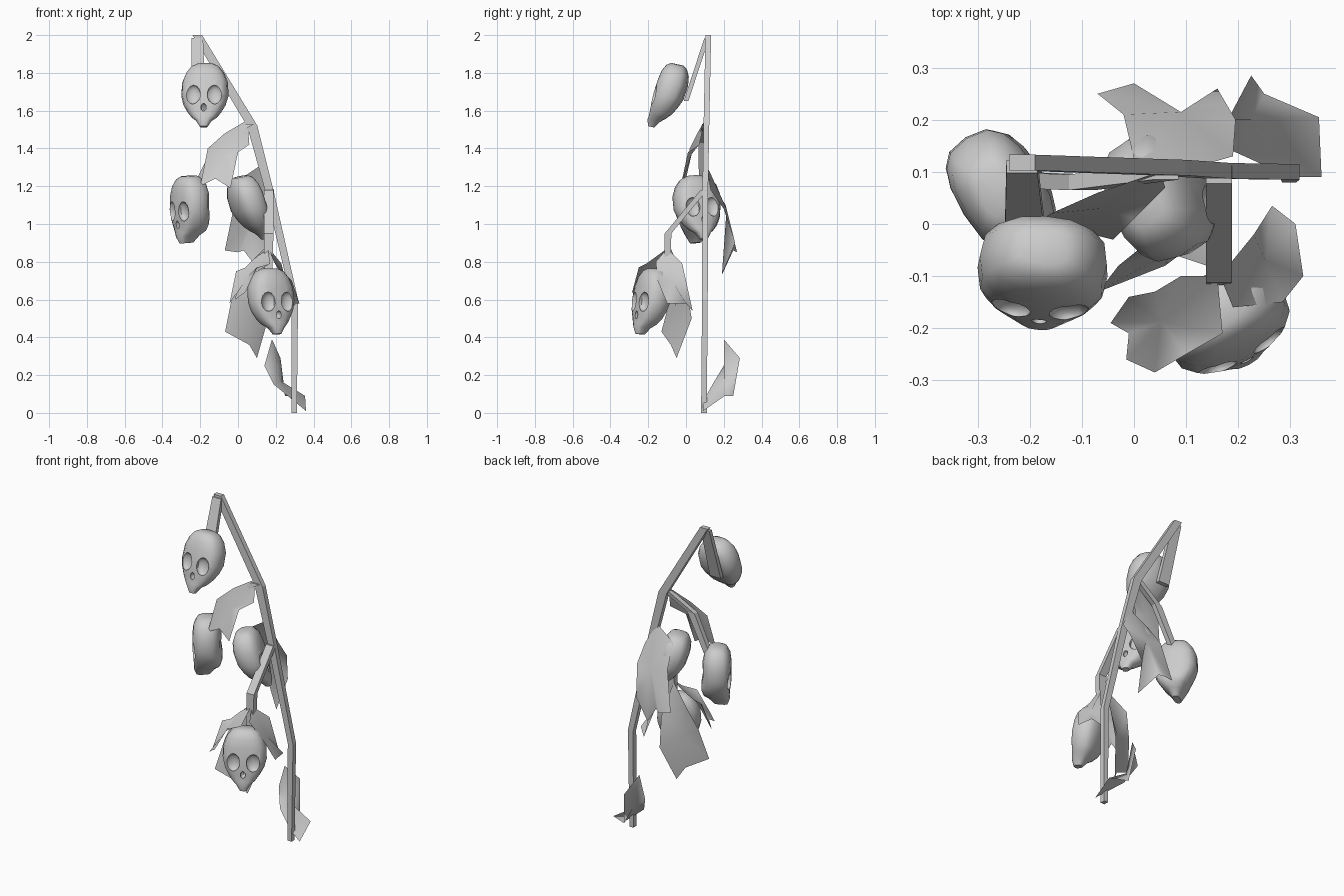
import bpy, bmesh
from math import cos, sin, pi, radians, copysign
from mathutils import Vector

if "Cube" in bpy.data.objects:
    bpy.data.objects.remove(bpy.data.objects["Cube"])

def add(name, mesh):
    ob = bpy.data.objects.new(name, mesh)
    bpy.context.collection.objects.link(ob)
    return ob

def finish(name, bm, smooth=False):
    bmesh.ops.recalc_face_normals(bm, faces=bm.faces)
    for f in bm.faces:
        f.smooth = smooth
    me = bpy.data.meshes.new(name)
    bm.to_mesh(me)
    bm.free()
    return add(name, me)

def loft(bm, rings):
    vs = [[bm.verts.new(p) for p in r] for r in rings]
    n = len(vs[0])
    for a, b in zip(vs, vs[1:]):
        for i in range(n):
            bm.faces.new((a[i], a[(i + 1) % n], b[(i + 1) % n], b[i]))
    bm.faces.new(vs[0])
    bm.faces.new(vs[-1])

def stem(name, pts, widths, depth):
    # square-section stalk through the given points
    bm = bmesh.new()
    loft(bm, [[(x + sx * w / 2, y + sy * depth / 2, z)
               for sx, sy in ((-1, -1), (1, -1), (1, 1), (-1, 1))]
              for (x, y, z), w in zip(pts, widths)])
    finish(name, bm)

def leaf(name, outline, centre=None):
    # jagged leaf: fan of faces round a centre point
    bm = bmesh.new()
    vs = [bm.verts.new(p) for p in outline]
    c = bm.verts.new(centre or sum((v.co for v in vs), Vector()) / len(vs))
    for i, v in enumerate(vs):
        bm.faces.new((c, v, vs[(i + 1) % len(vs)]))
    finish(name, bm, True)

# stalks
stem("main_stem", [(-.215, .118, 2), (.075, .108, 1.52), (.165, .102, 1.18),
                   (.3, .1, .6), (.298, .095, 0)], [.05, .055, .045, .036, .027], .03)
stem("upper_branch", [(-.215, .11, 1.985), (-.21, .0, 1.65)], [.06, .075], .025)
stem("left_branch", [(.06, .1, 1.53), (-.1, .08, 1.43), (-.24, .085, 1.15)], [.05, .05, .04], .03)
stem("front_branch", [(.163, .095, 1.18), (.163, -.095, .95), (.16, -.1, .72)], [.05, .05, .04], .035)

# leaves
leaf("upper_leaf", [(.05, .1, 1.55), (-.07, .06, 1.48), (-.16, .02, 1.4), (-.2, -.01, 1.2),
                    (-.12, -.01, 1.24), (-.04, -.03, 1.19), (0, .01, 1.38), (.06, .07, 1.42)],
     (-.06, .03, 1.37))
leaf("back_leaf", [(.12, .11, 1.31), (.19, .13, 1.18), (.195, .2, 1.08), (.16, .26, .9), (.13, .19, .73),
                   (.03, .25, .86), (0, .27, .85), (-.07, .25, .86), (-.02, .21, 1.1), (.0, .125, 1.23)],
     (.09, .215, 1.08))
leaf("lower_back_leaf", [(.14, -.08, .87), (.17, 0, .68), (.16, .03, .5), (.1, -.05, .29),
                         (.06, -.08, .36), (-.068, -.13, .43), (-.03, -.08, .62), (.02, -.04, .75)])
leaf("lower_left_leaf", [(.16, -.1, .87), (.09, -.1, .82), (.04, -.13, .77), (-.01, -.14, .75),
                         (-.045, -.19, .58), (-.01, -.21, .63), (-.015, -.26, .6),
                         (.04, -.285, .64), (.1, -.25, .77), (.17, -.21, .79)])
leaf("lower_right_leaf", [(.165, -.1, .87), (.23, -.02, .79), (.265, .035, .54), (.31, 0, .58),
                          (.325, -.1, .58), (.285, -.15, .7), (.19, -.16, .8)])
leaf("bottom_leaf", [(.3, .09, .06), (.36, .09, .01), (.355, .205, .09), (.25, .25, .09),
                     (.225, .285, .29), (.18, .2, .39), (.14, .2, .25), (.19, .14, .15)],
     (.225, .2, .17))

# skull-shaped seed pod: rings of (height, half width, front y, back y)
rings = []
for z, w, f, b in ((.175, .045, -.035, .035), (.16, .075, -.057, .055), (.125, .102, -.075, .073),
                   (.075, .122, -.084, .08), (0, .125, -.09, .073), (-.05, .112, -.09, .052),
                   (-.09, .09, -.088, .03), (-.12, .068, -.087, .003),
                   (-.142, .042, -.09, -.022), (-.178, .02, -.08, -.045)):
    ring = []
    for i in range(16):
        c, s = cos(i * pi / 8), sin(i * pi / 8)
        ring.append((w * copysign(abs(c) ** .8, c),
                     (f + b) / 2 + (b - f) / 2 * copysign(abs(s) ** .7, s), z))
    rings.append(ring)
bm = bmesh.new()
loft(bm, rings)
pod = finish("pod_base", bm, True)

# eye and nose hollows
bm = bmesh.new()
for x, z, r in ((-.056, -.008, (.04, .025, .052)), (.056, -.008, (.04, .025, .052)),
                (0, -.078, (.015, .025, .022))):
    vs = bmesh.ops.create_uvsphere(bm, u_segments=10, v_segments=7, radius=1)["verts"]
    for v in vs:
        v.co = Vector((x + v.co.x * r[0], -.081 + v.co.y * r[1], z + v.co.z * r[2]))
cutter = finish("cutter", bm, True)
cutter.hide_render = True
mod = pod.modifiers.new("hollows", 'BOOLEAN')
mod.operation = 'DIFFERENCE'
mod.solver = 'EXACT'
mod.object = cutter
bpy.context.view_layer.update()
dg = bpy.context.evaluated_depsgraph_get()
mesh = bpy.data.meshes.new_from_object(pod.evaluated_get(dg))
bpy.data.objects.remove(pod)
bpy.data.objects.remove(cutter)

# the four pods; jaw pushes the lower back outwards
for name, loc, tilt, yaw, jaw in (("top_pod", (-.175, -.084, 1.674), -13, -4, 0),
                                  ("left_pod", (-.25, .065, 1.08), 4, -58, .5),
                                  ("back_pod", (.05, .055, 1.08), -13, 114, 0),
                                  ("front_pod", (.172, -.178, .588), -6, 28, .15)):
    ob = add(name, mesh.copy())
    for v in ob.data.vertices:
        if v.co.z < 0:
            v.co.y -= jaw * v.co.z * min(1, max(0, (v.co.y + .08) / .07))
    ob.location = loc
    ob.rotation_euler = (radians(tilt), 0, radians(yaw))
    bpy.ops.object.select_all(action='DESELECT')
    ob.select_set(True)
    bpy.context.view_layer.objects.active = ob
    bpy.ops.object.shade_smooth_by_angle(angle=radians(40))
